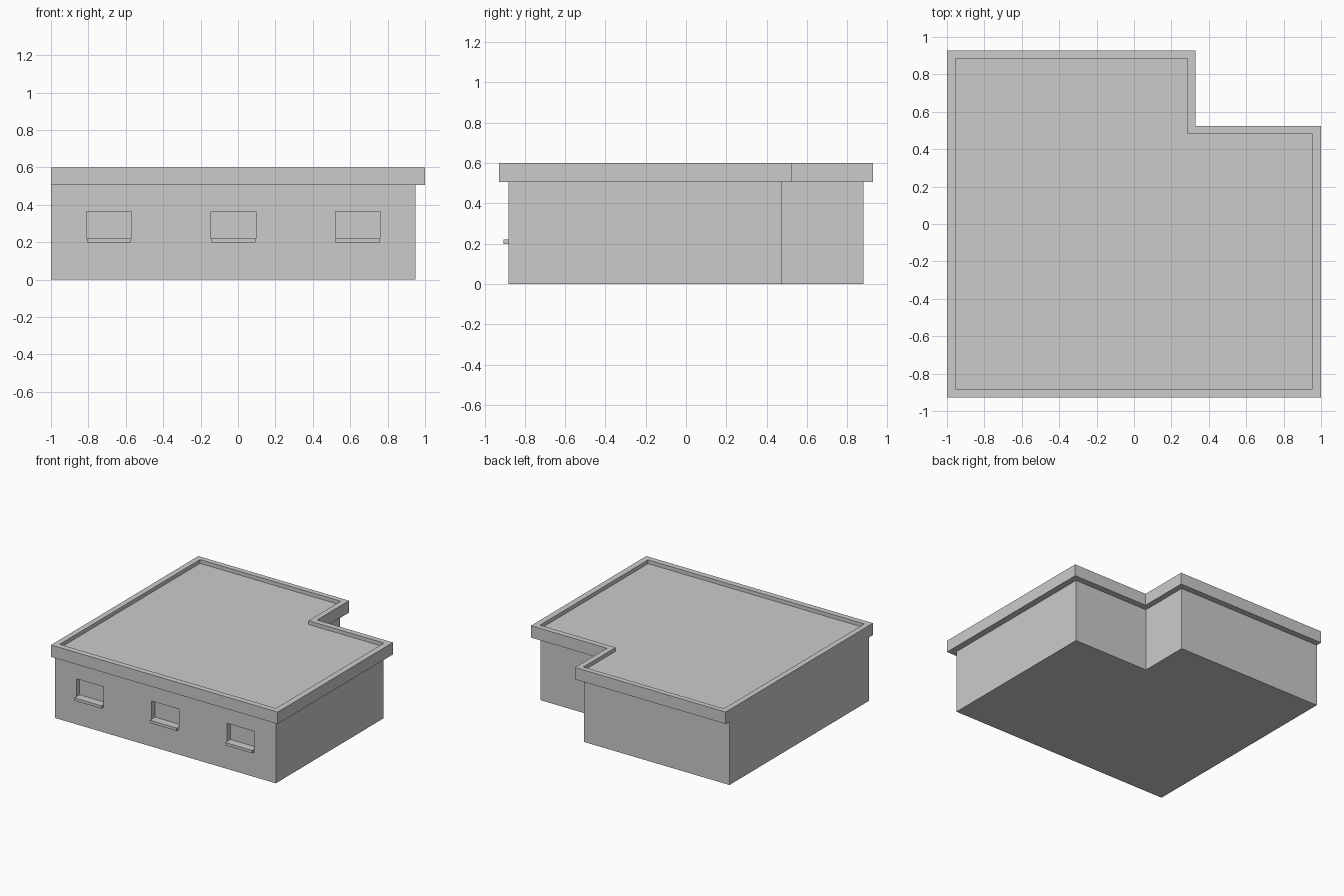
import bpy, bmesh

if "Cube" in bpy.data.objects:
    bpy.data.objects.remove(bpy.data.objects["Cube"])


def l_shape(x0, x1, y0, y1, nx, ny):
    """L-shaped plan, notched at the back right corner."""
    return [(x0, y0), (x1, y0), (x1, ny), (nx, ny), (nx, y1), (x0, y1)]


def loft(name, rings, cap_bottom=True):
    """Join matching plans at rising or stepping heights into one shell."""
    bm = bmesh.new()
    loops = [[bm.verts.new((x, y, z)) for x, y in plan] for plan, z in rings]
    for a, b in zip(loops, loops[1:]):
        for i in range(len(a)):
            j = (i + 1) % len(a)
            bm.faces.new((a[i], a[j], b[j], b[i]))
    if cap_bottom:
        bm.faces.new(loops[0][::-1])
    bm.faces.new(loops[-1])
    bm.normal_update()
    # the flush left side has no soffit
    flat = [f for f in bm.faces if f.calc_area() < 1e-6]
    bmesh.ops.delete(bm, geom=flat, context='FACES')
    me = bpy.data.meshes.new(name)
    bm.to_mesh(me)
    bm.free()
    ob = bpy.data.objects.new(name, me)
    bpy.context.collection.objects.link(ob)
    return ob


def box(name, x0, x1, y0, y1, z0, z1):
    plan = [(x0, y0), (x1, y0), (x1, y1), (x0, y1)]
    return loft(name, [(plan, z0), (plan, z1)])


EAVE, TOP, DECK = 0.505, 0.6, 0.57
wall_plan = l_shape(-1, 0.95, -0.88, 0.88, 0.285, 0.475)
outer_plan = l_shape(-1, 1, -0.928, 0.928, 0.33, 0.525)
inner_plan = l_shape(-0.955, 0.952, -0.882, 0.886, 0.285, 0.48)

# Walls
walls = loft("walls", [(wall_plan, 0), (wall_plan, EAVE)])

# Roof with soffit, parapet and sunken deck
loft("roof_parapet", [(wall_plan, EAVE), (outer_plan, EAVE), (outer_plan, TOP),
                      (inner_plan, TOP), (inner_plan, DECK)], cap_bottom=False)

# Window recesses and sills along the front
for i in range(3):
    cx = -0.69 + 0.665 * i
    cutter = box("window_cutter", cx - 0.12, cx + 0.12, -1, -0.84, 0.22, 0.363)
    mod = walls.modifiers.new("window", 'BOOLEAN')
    mod.operation = 'DIFFERENCE'
    mod.solver = 'EXACT'
    mod.object = cutter
    bpy.context.view_layer.objects.active = walls
    bpy.ops.object.modifier_apply(modifier=mod.name)
    bpy.data.objects.remove(cutter)
    box("window_sill", cx - 0.118, cx + 0.118, -0.905, -0.84, 0.198, 0.2205)

# Open the wall top, which the roof closes
bm = bmesh.new()
bm.from_mesh(walls.data)
top = [f for f in bm.faces if all(v.co.z > EAVE - 1e-4 for v in f.verts)]
bmesh.ops.delete(bm, geom=top, context='FACES')
bm.to_mesh(walls.data)
bm.free()
